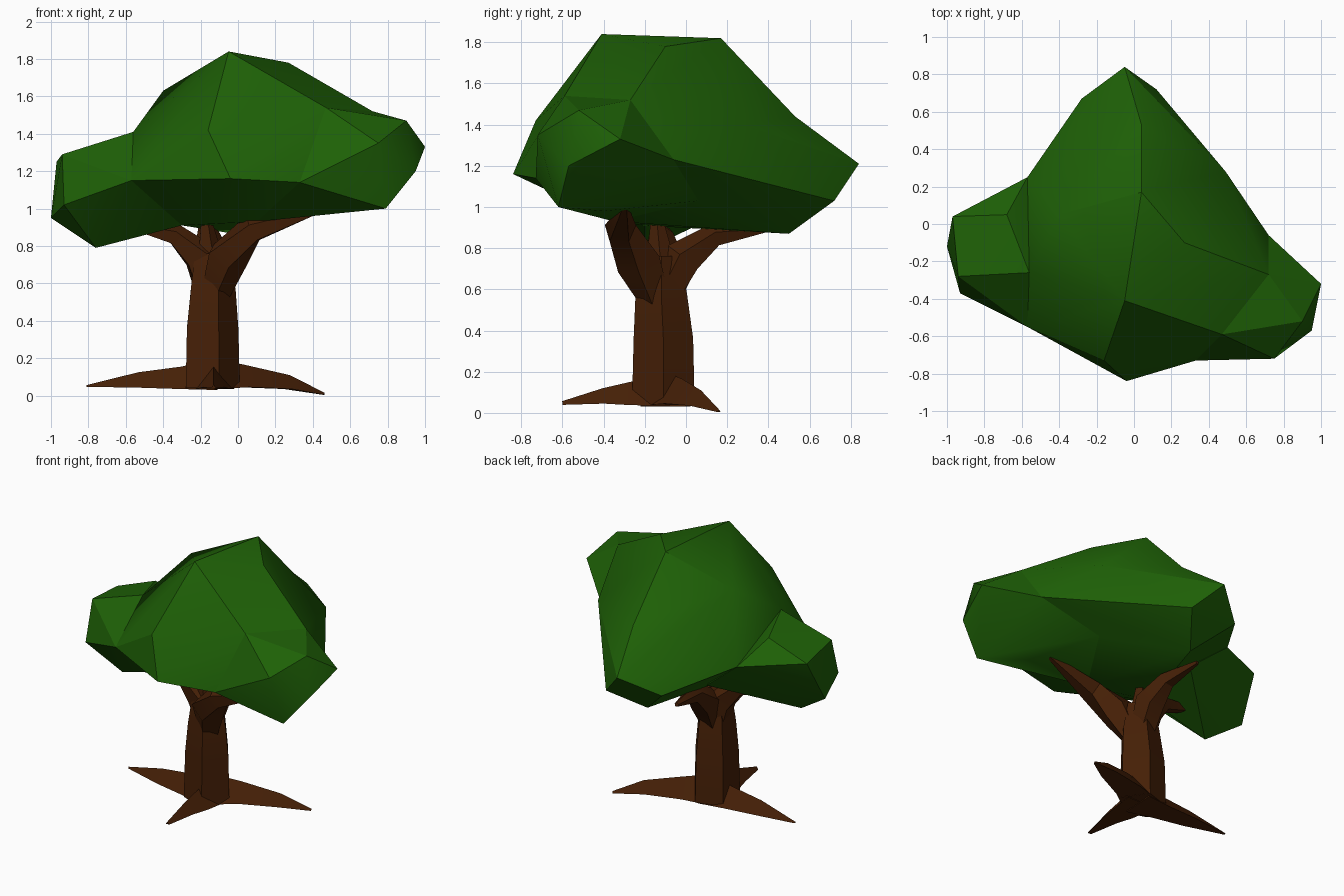
import bpy, bmesh, math
from mathutils import Vector

cube = bpy.data.objects.get("Cube")
if cube:
    bpy.data.objects.remove(cube, do_unlink=True)


def material(name, rgb):
    m = bpy.data.materials.new(name)
    m.use_nodes = True
    color = (*rgb, 1)
    m.diffuse_color = color
    bsdf = next(n for n in m.node_tree.nodes if n.type == 'BSDF_PRINCIPLED')
    bsdf.inputs["Base Color"].default_value = color
    bsdf.inputs["Roughness"].default_value = 0.9
    return m


leaf = material("leaf green", (0.013, 0.118, 0.002))
bark = material("bark brown", (0.06, 0.014, 0.002))


def finish(name, bm, mat):
    bmesh.ops.recalc_face_normals(bm, faces=bm.faces[:])
    mesh = bpy.data.meshes.new(name)
    bm.to_mesh(mesh)
    bm.free()
    mesh.materials.append(mat)
    obj = bpy.data.objects.new(name, mesh)
    bpy.context.collection.objects.link(obj)
    bpy.ops.object.select_all(action='DESELECT')
    obj.select_set(True)
    bpy.context.view_layer.objects.active = obj
    bpy.ops.object.shade_smooth_by_angle(angle=math.radians(30))


def dent(bm, start, end, point):
    """Split the hull edge running from start to end and pull it to the point."""
    a, b = Vector(start), Vector(end)

    def misfit(e):
        p, q = (v.co for v in e.verts)
        return min((p - a).length + (q - b).length, (p - b).length + (q - a).length)

    edge = min(bm.edges, key=misfit)
    made = bmesh.ops.bisect_edges(bm, edges=[edge], cuts=1)
    vert = next(g for g in made["geom_split"] if isinstance(g, bmesh.types.BMVert))
    for f in list(vert.link_faces):
        far = [v for v in f.verts if v is not vert
               and not any(vert in e.verts for e in v.link_edges)]
        if far:
            bmesh.utils.face_split(f, vert, far[0])
    vert.co = point


def foliage(name, points, dents=()):
    bm = bmesh.new()
    for p in points:
        bm.verts.new(p)
    bmesh.ops.convex_hull(bm, input=bm.verts[:])
    loose = [v for v in bm.verts if not v.link_faces]
    bmesh.ops.delete(bm, geom=loose, context='VERTS')
    for d in dents:
        dent(bm, *d)
    finish(name, bm, leaf)


def limb(name, path, sides, ref, width=1.0):
    """Faceted tapering tube through (x, y, z, radius) stations."""
    bm = bmesh.new()
    pts = [Vector(p[:3]) for p in path]
    rings = []
    for i, c in enumerate(pts):
        t = (pts[min(i + 1, len(pts) - 1)] - pts[max(i - 1, 0)]).normalized()
        u = (ref - t * ref.dot(t)).normalized()
        v = t.cross(u) * width
        angles = [math.tau * k / sides for k in range(sides)]
        rings.append([bm.verts.new(c + path[i][3] * (u * math.cos(a) + v * math.sin(a)))
                      for a in angles])
    for a, b in zip(rings, rings[1:]):
        for k in range(sides):
            j = (k + 1) % sides
            bm.faces.new((a[k], a[j], b[j], b[k]))
    bm.faces.new(rings[0])
    bm.faces.new(rings[-1])
    finish(name, bm, bark)


X, Z = Vector((1, 0, 0)), Vector((0, 0, 1))

# Corners where the clumps meet the crown
ridge_back, back_tip = (.04, .17, 1.82), (-.05, .84, 1.21)
right_waist = [(-.57, -.55, 1.15), (-.57, .25, 1.2), (-.56, -.26, 1.41), (-.3, -.2, .91)]
left_waist = [(.72, -.06, 1.23), (.72, -.27, 1.52), (.47, -.59, 1.54),
              (.33, -.73, 1.14), (.34, .06, 1.03), (.1, -.35, .93)]

# Main crown: peak, ridge, front, back and underside
foliage("crown", right_waist + left_waist + [
    (-.05, -.41, 1.84), ridge_back, (.27, -.1, 1.78), (-.4, .05, 1.63),
    (-.16, -.73, 1.42), (-.04, -.84, 1.16), (.49, .28, 1.4), back_tip,
    (.12, .72, 1.03), (-.28, .67, 1.08), (-.05, .5, .87)],
    dents=[(ridge_back, back_tip, (.04, .53, 1.44))])

# Large knob on the left
foliage("left_clump", left_waist + [
    (.75, -.72, 1.35), (.95, -.57, 1.2), (1, -.32, 1.33), (.9, -.52, 1.47),
    (.79, -.62, 1), (.55, -.4, .98)])

# Low knob on the right
foliage("right_clump", right_waist + [
    (-.68, .05, 1.36), (-.94, -.28, 1.29), (-.97, .04, 1.25),
    (-1, -.12, .95), (-.93, -.37, 1.02), (-.76, -.2, .79), (-.3, .2, .98)])

# Trunk
limb("trunk", [(-.15, -.11, .04, .16), (-.15, -.11, .36, .152),
               (-.145, -.12, .57, .132), (-.15, -.12, .76, .1)], 5, X)

# Branches
limb("left_branch", [(-.13, -.13, .52, .075), (-.06, -.23, .74, .115),
                     (.08, -.32, .89, .08), (.45, -.3, 1, .02)], 5, Z)
limb("right_branch", [(-.15, -.1, .54, .08), (-.2, -.11, .74, .1),
                      (-.34, -.12, .86, .06), (-.58, -.12, .91, .02)], 5, Z)
limb("back_branch", [(-.15, -.1, .56, .08), (-.14, -.01, .75, .1),
                     (-.16, .14, .86, .06), (-.2, .39, .89, .015)], 5, Z)
limb("branch_stub", [(-.15, -.12, .7, .08), (-.17, -.14, .92, .035)], 5, X)

# Roots
for name, path in {
    "right_root": [(-.12, -.1, .085, .11), (-.3, -.09, .075, .08),
                   (-.53, -.08, .07, .055), (-.81, -.06, .05, .006)],
    "front_root": [(-.13, -.08, .085, .1), (-.13, -.27, .075, .075),
                   (-.13, -.4, .07, .05), (-.13, -.6, .045, .012)],
    "left_root": [(-.15, -.1, .09, .11), (.03, -.02, .085, .08),
                  (.27, .07, .06, .05), (.46, .16, .008, .008)],
}.items():
    limb(name, path, 3, Z, width=1.3)
